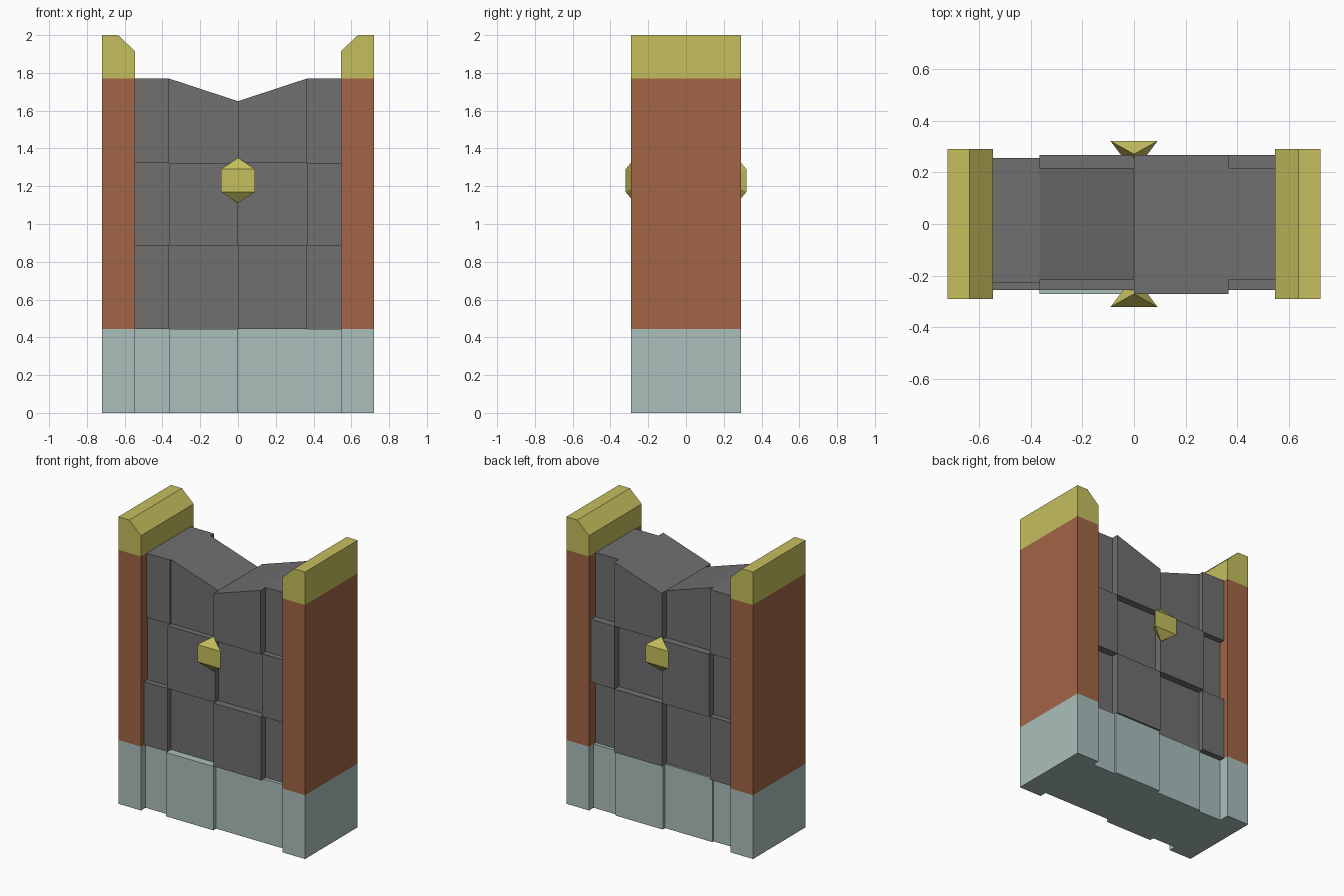
import bpy, bmesh
from mathutils import Vector

if "Cube" in bpy.data.objects:
    bpy.data.objects.remove(bpy.data.objects["Cube"])


def material(name, rgb):
    m = bpy.data.materials.new(name)
    m.diffuse_color = (*rgb, 1)
    m.use_nodes = True
    m.node_tree.nodes["Principled BSDF"].inputs["Base Color"].default_value = m.diffuse_color
    return m


STONE = material("pale_stone", (0.40, 0.52, 0.50))
BRICK = material("red_brick", (0.36, 0.13, 0.06))
GOLD = material("gold", (0.56, 0.52, 0.11))
SLATE = material("dark_slate", (0.16, 0.16, 0.16))


def finish(name, bm, *mats):
    me = bpy.data.meshes.new(name)
    bm.to_mesh(me)
    bm.free()
    for m in mats:
        me.materials.append(m)
    ob = bpy.data.objects.new(name, me)
    bpy.context.collection.objects.link(ob)
    return ob


def face(bm, pts, outward, mat=0):
    """Flat face wound so its normal follows the outward direction."""
    f = bm.faces.new([bm.verts.new(p) for p in pts])
    f.normal_update()
    if f.normal.dot(Vector(outward)) < 0:
        f.normal_flip()
    f.material_index = mat


def prism(name, profile, half_depth, mat, skip):
    """Extrude an x-z profile along y, leaving out hidden joint edges."""
    bm = bmesh.new()
    n = len(profile)
    cx = sum(p[0] for p in profile) / n
    cz = sum(p[1] for p in profile) / n
    for s in (-1, 1):
        face(bm, [(x, s * half_depth, z) for x, z in profile], (0, s, 0))
    for i in range(n):
        if i in skip:
            continue
        (x0, z0), (x1, z1) = profile[i], profile[(i + 1) % n]
        face(bm, [(x0, -half_depth, z0), (x1, -half_depth, z1),
                  (x1, half_depth, z1), (x0, half_depth, z0)],
             ((x0 + x1) / 2 - cx, 0, (z0 + z1) / 2 - cz))
    bmesh.ops.remove_doubles(bm, verts=bm.verts, dist=1e-5)
    return finish(name, bm, mat)


# Side pillars: stone foot, brick shaft, chamfered gold cap
IN, OUT, DEPTH = 0.545, 0.72, 0.29
for side, s in (("left", -1), ("right", 1)):
    foot = [(IN, 0), (OUT, 0), (OUT, 0.445), (IN, 0.445)]
    shaft = [(IN, 0.445), (OUT, 0.445), (OUT, 1.77), (IN, 1.77)]
    cap = [(IN, 1.77), (OUT, 1.77), (OUT, 2), (0.635, 2), (IN, 1.915)]
    for part, prof, mat, skip in (("foot", foot, STONE, {2}),
                                  ("shaft", shaft, BRICK, {0, 2}),
                                  ("cap", cap, GOLD, {0})):
        prism(f"{side}_pillar_{part}", [(s * x, z) for x, z in prof], DEPTH, mat, skip)

# Block wall: depth of each block, rows bottom to top, columns left to right
XS = [-0.545, -0.365, 0, 0.365, 0.545]
ZS = [0, 0.445, 0.885, 1.323]
FRONT = [[0.24, 0.271, 0.24, 0.24],
         [0.256, 0.217, 0.268, 0.217],
         [0.217, 0.256, 0.217, 0.256],
         [0.229, 0.217, 0.271, 0.217]]
BACK = [[0.217, 0.23, 0.256, 0.24],
        [0.256, 0.217, 0.267, 0.217],
        [0.217, 0.267, 0.217, 0.267],
        [0.256, 0.217, 0.267, 0.217]]


def top(x):
    return 1.65 + 0.12 * min(abs(x) / 0.365, 1)


bm = bmesh.new()
for s, grid in ((-1, FRONT), (1, BACK)):
    for r in range(4):
        for c in range(4):
            d, x0, x1, z0 = grid[r][c], XS[c], XS[c + 1], ZS[r]
            za, zb = (top(x0), top(x1)) if r == 3 else (ZS[r + 1],) * 2
            m = 0 if r == 0 else 1
            face(bm, [(x0, s * d, z0), (x1, s * d, z0), (x1, s * d, zb), (x0, s * d, za)],
                 (0, s, 0), m)
            # step to the next column
            if c < 3 and grid[r][c + 1] != d:
                e = grid[r][c + 1]
                face(bm, [(x1, s * d, z0), (x1, s * e, z0), (x1, s * e, zb), (x1, s * d, zb)],
                     (d - e, 0, 0), m)
            # ledge to the row above
            if r < 3 and grid[r + 1][c] != d:
                e = grid[r + 1][c]
                face(bm, [(x0, s * d, za), (x1, s * d, za), (x1, s * e, za), (x0, s * e, za)],
                     (0, 0, d - e), m if d > e else 1)
# underside and sloping top
for c in range(4):
    x0, x1 = XS[c], XS[c + 1]
    for r, h0, h1, up, m in ((0, 0, 0, -1, 0), (3, top(x0), top(x1), 1, 1)):
        f, b = -FRONT[r][c], BACK[r][c]
        face(bm, [(x0, f, h0), (x1, f, h1), (x1, b, h1), (x0, b, h0)], (0, 0, up), m)
bmesh.ops.remove_doubles(bm, verts=bm.verts, dist=1e-5)
finish("block_wall", bm, STONE, SLATE)

# Faceted gold studs on both faces
for side, s in (("front", -1), ("back", 1)):
    bm = bmesh.new()
    pts = [(x, s * 0.32, z) for x in (-0.09, 0.09) for z in (1.17, 1.29)]
    pts += [(0, s * 0.27, 1.35), (0, s * 0.27, 1.11), (0, s * 0.2, 1.23)]
    bmesh.ops.convex_hull(bm, input=[bm.verts.new(p) for p in pts])
    bmesh.ops.recalc_face_normals(bm, faces=bm.faces)
    finish(f"{side}_stud", bm, GOLD)
